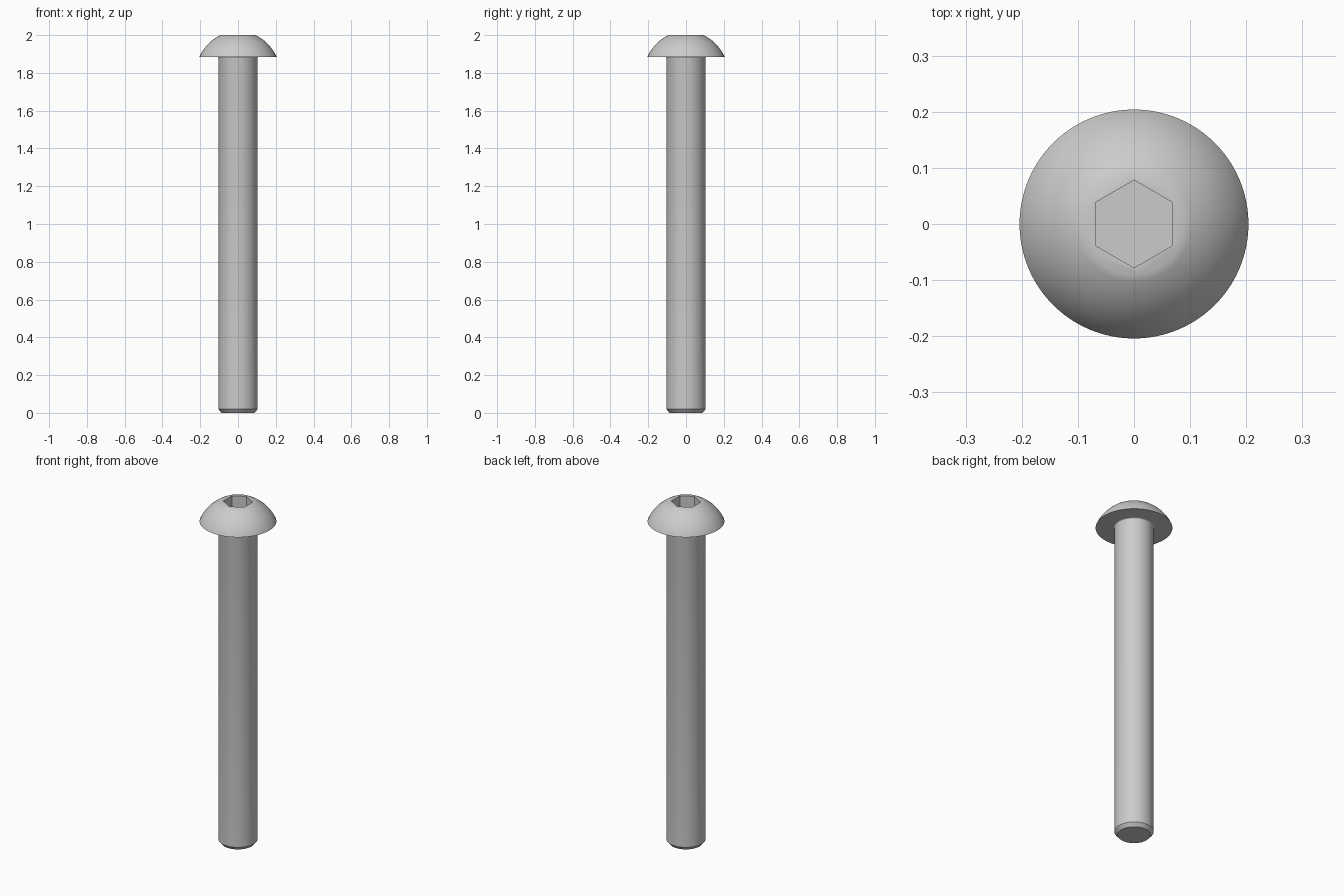
import bpy
import bmesh
import math

cube = bpy.data.objects.get("Cube")
if cube:
    bpy.data.objects.remove(cube, do_unlink=True)

SEGMENTS = 96
HEAD_BASE, TOP = 1.885, 2.0
RIM_R, FLAT_R = 0.204, 0.09
SHANK_R, TIP_R, CHAMFER = 0.104, 0.087, 0.02
FILLET = 0.006
SOCKET_R, SOCKET_DEPTH = 0.078, 0.07

steel = bpy.data.materials.new("grey_steel")
steel.use_nodes = True
colour = (0.6, 0.6, 0.6, 1)
steel.diffuse_color = colour
steel.node_tree.nodes["Principled BSDF"].inputs["Base Color"].default_value = colour


def add_object(name, bm):
    bmesh.ops.recalc_face_normals(bm, faces=bm.faces)
    mesh = bpy.data.meshes.new(name)
    bm.to_mesh(mesh)
    bm.free()
    mesh.materials.append(steel)
    obj = bpy.data.objects.new(name, mesh)
    bpy.context.collection.objects.link(obj)
    return obj


def lathe(name, profile):
    """Turn (radius, height) points around z and cap both ends."""
    bm = bmesh.new()
    rings = []
    for r, z in profile:
        angles = [math.tau * i / SEGMENTS for i in range(SEGMENTS)]
        rings.append([bm.verts.new((r * math.cos(a), r * math.sin(a), z)) for a in angles])
    for low, high in zip(rings, rings[1:]):
        for i in range(SEGMENTS):
            j = (i + 1) % SEGMENTS
            bm.faces.new((low[i], low[j], high[j], high[i]))
    bm.faces.new(rings[0])
    bm.faces.new(rings[-1])
    return add_object(name, bm)


# Chamfered shank with a small fillet under the head
profile = [(TIP_R, 0), (SHANK_R, CHAMFER)]
for i in range(5):
    a = math.pi / 2 * i / 4
    profile.append((SHANK_R + FILLET * (1 - math.cos(a)),
                    HEAD_BASE - FILLET * (1 - math.sin(a))))

# Domed button head: a spherical arc from the rim to the flat top
height = TOP - HEAD_BASE
drop = (RIM_R ** 2 - FLAT_R ** 2 - height ** 2) / (2 * height)
radius = math.hypot(RIM_R, drop)
start, end = math.atan2(drop, RIM_R), math.acos(FLAT_R / radius)
for i in range(13):
    a = start + (end - start) * i / 12
    profile.append((radius * math.cos(a), HEAD_BASE - drop + radius * math.sin(a)))
bolt = lathe("button_head_bolt", profile)

# Hexagonal drive socket, points along y
bm = bmesh.new()
bmesh.ops.create_cone(bm, cap_ends=True, segments=6, radius1=SOCKET_R,
                      radius2=SOCKET_R, depth=2 * SOCKET_DEPTH)
top_vert = max(bm.verts, key=lambda v: v.co.y)
turn = math.pi / 2 - math.atan2(top_vert.co.y, top_vert.co.x)
for v in bm.verts:
    x, y = v.co.x, v.co.y
    v.co.x = x * math.cos(turn) - y * math.sin(turn)
    v.co.y = x * math.sin(turn) + y * math.cos(turn)
    v.co.z += TOP
cutter = add_object("socket_cutter", bm)
cutter.hide_render = True

cut = bolt.modifiers.new("hex_socket", "BOOLEAN")
cut.operation = "DIFFERENCE"
cut.solver = "EXACT"
cut.object = cutter

# Apply the cut, then smooth the round surfaces
bpy.ops.object.select_all(action="DESELECT")
bolt.select_set(True)
bpy.context.view_layer.objects.active = bolt
bpy.ops.object.modifier_apply(modifier=cut.name)
bpy.data.objects.remove(cutter, do_unlink=True)
bpy.ops.object.shade_smooth_by_angle(angle=math.radians(30))
